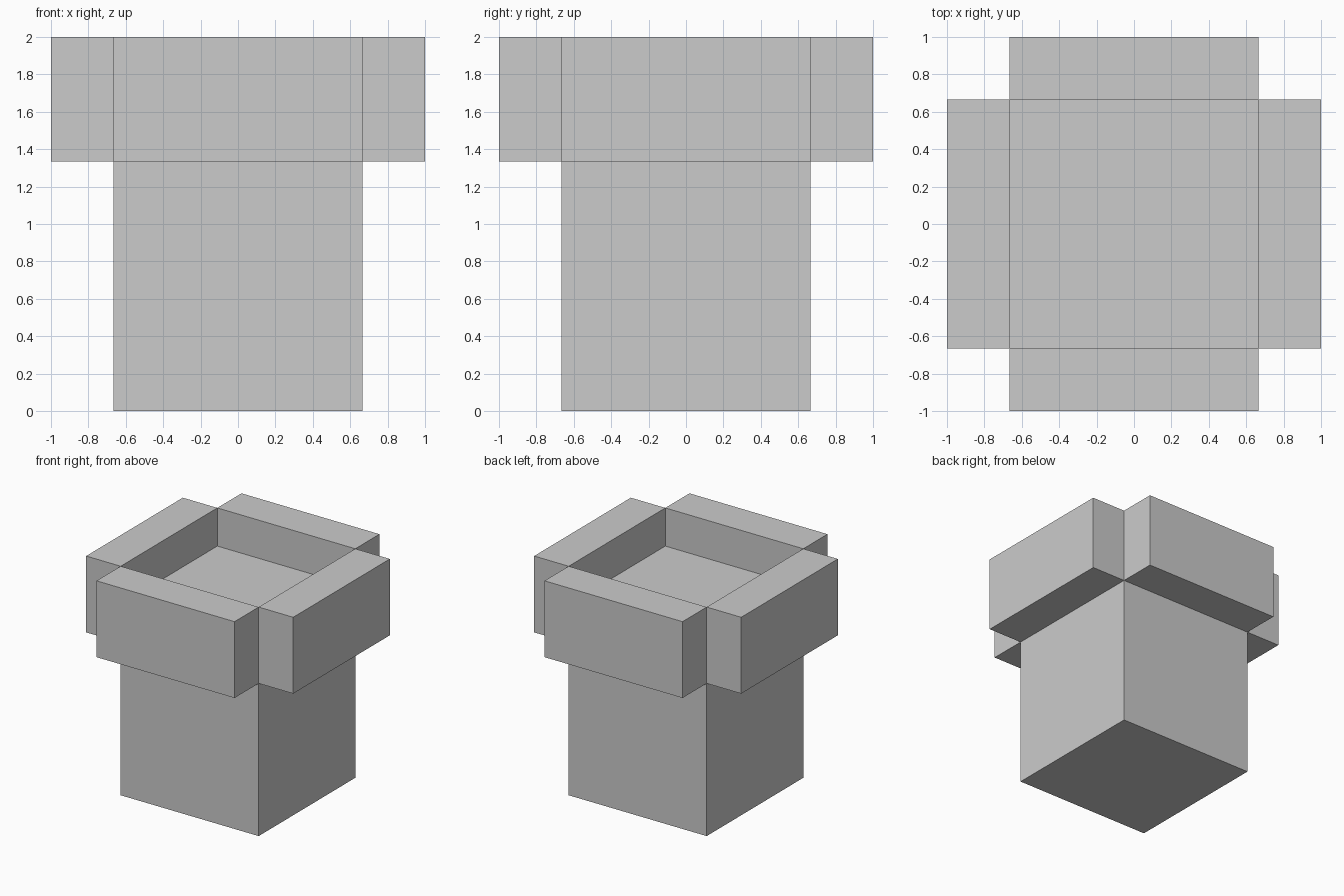
import bpy
import bmesh
from mathutils import Matrix

if "Cube" in bpy.data.objects:
    bpy.data.objects.remove(bpy.data.objects["Cube"])

W = 4 / 3      # body width, also the height of the exposed body
RIM = 2 / 3    # rim block height
T = 1 / 3      # rim block thickness and pocket depth

bm = bmesh.new()


def push(faces, distance):
    """Extrude each face on its own along its normal."""
    new = bmesh.ops.extrude_discrete_faces(bm, faces=faces)["faces"]
    for f in new:
        n = f.normal.copy()
        bmesh.ops.translate(bm, verts=f.verts[:], vec=n * distance)
    bm.normal_update()
    return new


# Body cube
bmesh.ops.create_cube(bm, size=W, matrix=Matrix.Translation((0, 0, W / 2)))
bm.normal_update()

# Upper section that carries the rim
top = push([f for f in bm.faces if f.normal.z > 0.9], RIM)
sides = [f for f in bm.faces
         if abs(f.normal.z) < 0.1 and f.calc_center_median().z > W]

# Four rim blocks outward, pocket downward
push(sides, T)
push([f for f in bm.faces if f.normal.z > 0.9
      and f.calc_center_median().xy.length < 0.01], -T)

mesh = bpy.data.meshes.new("planter_box")
bm.to_mesh(mesh)
bm.free()
obj = bpy.data.objects.new("planter_box", mesh)
bpy.context.collection.objects.link(obj)
